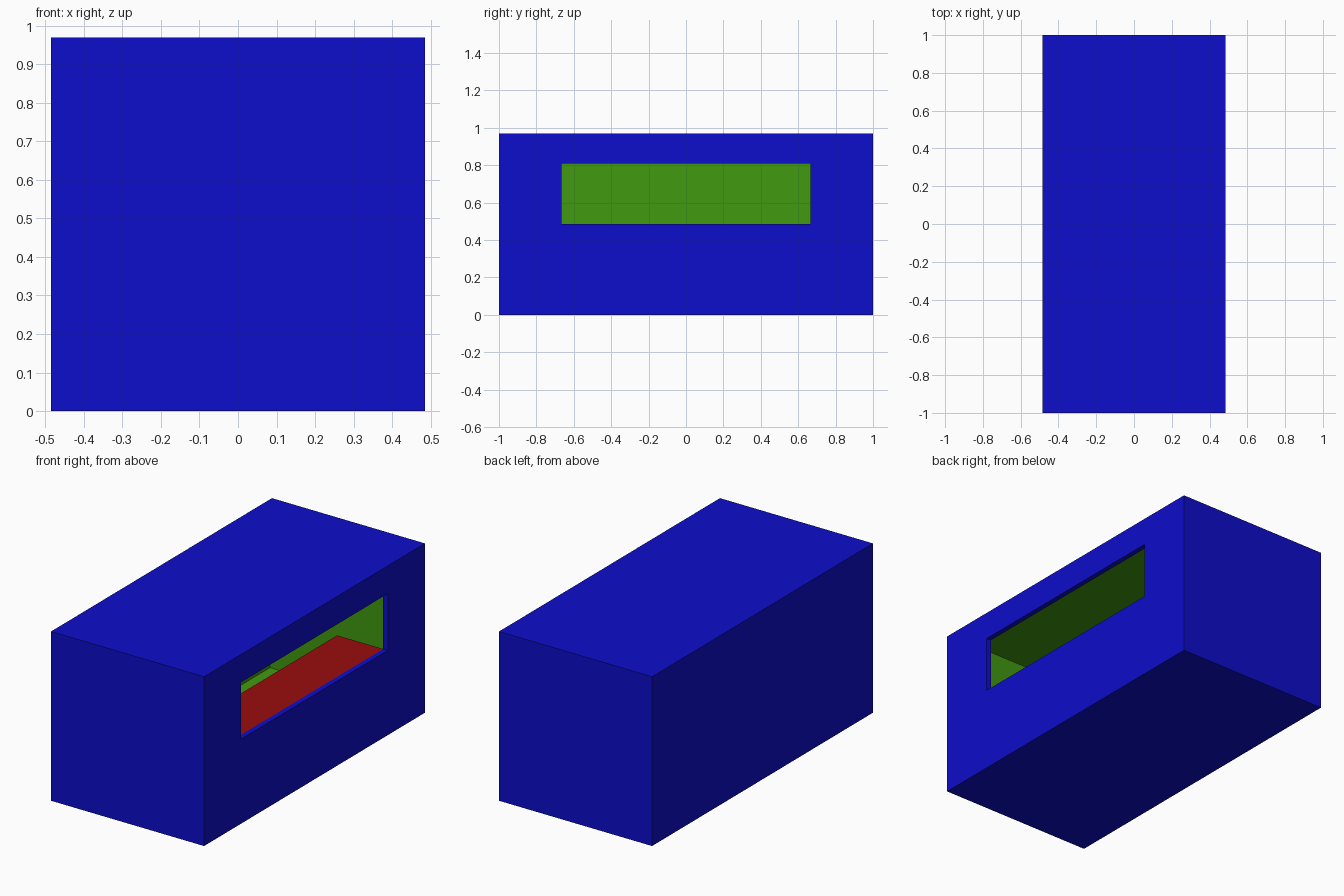
import bpy

if "Cube" in bpy.data.objects:
    bpy.data.objects.remove(bpy.data.objects["Cube"])


def material(name, rgb):
    m = bpy.data.materials.new(name)
    m.diffuse_color = (*rgb, 1)
    m.use_nodes = True
    m.node_tree.nodes["Principled BSDF"].inputs["Base Color"].default_value = m.diffuse_color
    return m


def box(name, lo, hi):
    centre = [(a + b) / 2 for a, b in zip(lo, hi)]
    bpy.ops.mesh.primitive_cube_add(size=1, location=centre)
    ob = bpy.context.object
    ob.name = name
    ob.scale = [b - a for a, b in zip(lo, hi)]
    bpy.ops.object.transform_apply(location=True, rotation=True, scale=True)
    return ob


def cut(target, cutter):
    mod = target.modifiers.new("cut", 'BOOLEAN')
    mod.operation = 'DIFFERENCE'
    mod.solver = 'EXACT'
    mod.object = cutter
    bpy.context.view_layer.objects.active = target
    bpy.ops.object.modifier_apply(modifier=mod.name)
    bpy.data.objects.remove(cutter, do_unlink=True)


blue = material("blue_outside", (0.004, 0.004, 0.6))
green = material("green_lining", (0.053, 0.32, 0.005))
red = material("red_counter", (0.32, 0.004, 0.004))

HX, H = 0.485, 0.97        # half width, height
WY, SILL, HEAD = 0.665, 0.485, 0.81

# Hollow body with a serving window on the right side
body = box("body", (-HX, -1, 0), (HX, 1, H))
cut(body, box("room_cutter", (-0.455, -0.94, 0.03), (0.455, 0.94, 0.94)))
cut(body, box("window_cutter", (0.3, -WY, SILL), (0.6, WY, HEAD)))

# Inside walls are green, outside and window reveal are blue
body.data.materials.clear()
body.data.materials.append(blue)
body.data.materials.append(green)
for f in body.data.polygons:
    inside = all(abs(body.data.vertices[i].co.x) < 0.47 for i in f.vertices)
    f.material_index = 1 if inside else 0

# Counter shelf level with the window sill
counter = box("counter", (0.163, -WY, SILL - 0.03), (0.455, WY, SILL))
counter.data.materials.append(red)
